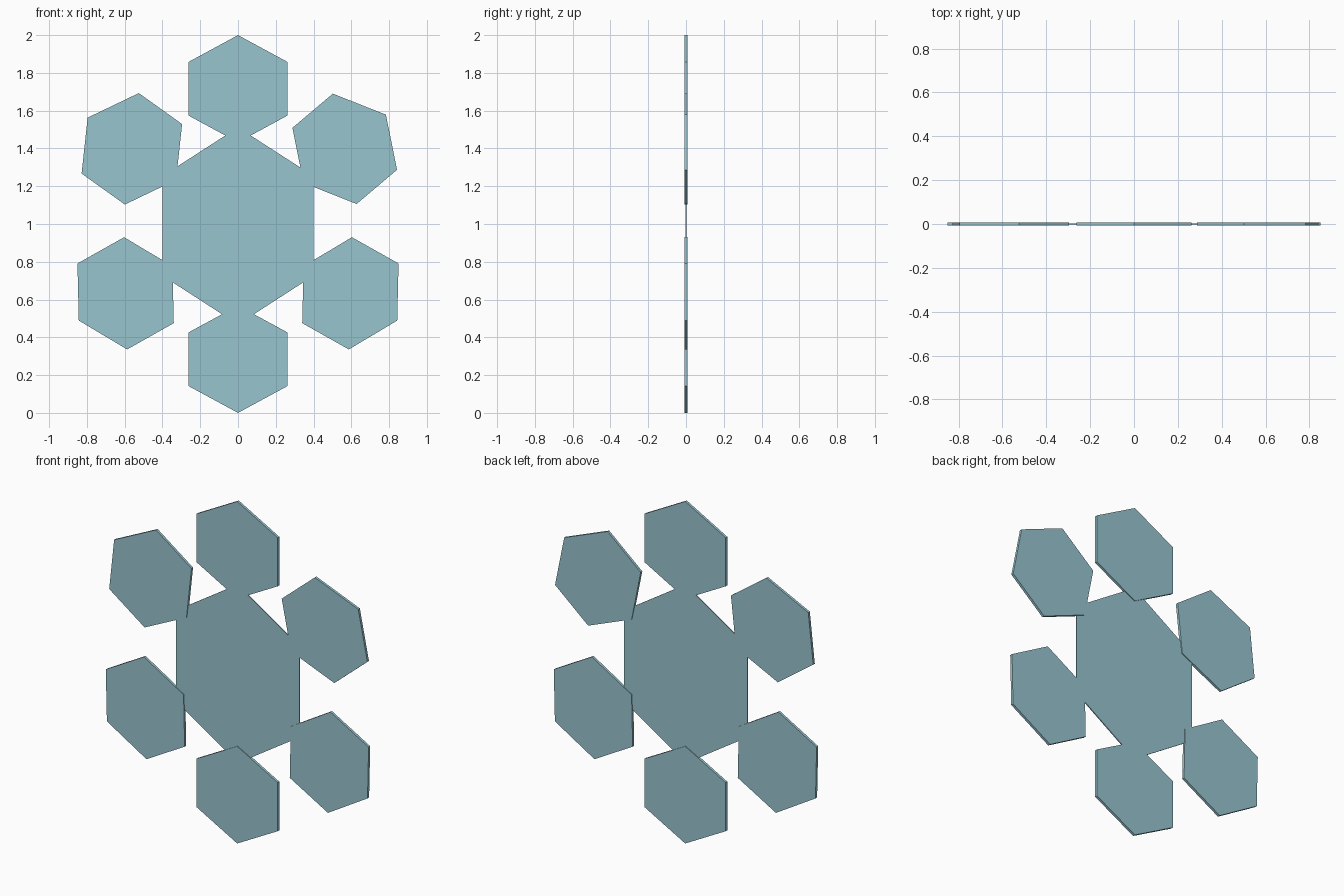
import bpy, bmesh
from mathutils import Vector

if "Cube" in bpy.data.objects:
    bpy.data.objects.remove(bpy.data.objects["Cube"])

teal = bpy.data.materials.new("pale teal")
teal.diffuse_color = (0.314, 0.558, 0.624, 1.0)
teal.use_nodes = True
teal.node_tree.nodes["Principled BSDF"].inputs["Base Color"].default_value = teal.diffuse_color


def hex_plate(name, centre, half, thickness):
    """Point-symmetric hexagon plate: three corner offsets, mirrored through the centre."""
    c = Vector(centre)
    offsets = [Vector(p) for p in half]
    corners = [c + o for o in offsets] + [c - o for o in offsets]
    bm = bmesh.new()
    face = bm.faces.new([bm.verts.new((p.x, -thickness / 2, p.y)) for p in corners])
    ext = bmesh.ops.extrude_face_region(bm, geom=[face])
    moved = [v for v in ext["geom"] if isinstance(v, bmesh.types.BMVert)]
    bmesh.ops.translate(bm, verts=moved, vec=(0, thickness, 0))
    bmesh.ops.recalc_face_normals(bm, faces=bm.faces)
    mesh = bpy.data.meshes.new(name)
    bm.to_mesh(mesh)
    bm.free()
    mesh.materials.append(teal)
    obj = bpy.data.objects.new(name, mesh)
    bpy.context.collection.objects.link(obj)


THICK, THIN = 0.015, 0.006

# Thin core hexagon
hex_plate("core_plate", (0, 0.99), [(0, 0.522), (0.4, 0.264), (0.4, -0.264)], THIN)

# Upright petals at top and bottom
upright = [(0, 0.284), (0.262, 0.142), (0.262, -0.142)]
hex_plate("top_petal", (0, 1.716), upright, THICK)
hex_plate("bottom_petal", (0, 0.284), upright, THICK)

# Lower side petals, mirrored left and right
for side, s in (("right", 1), ("left", -1)):
    hex_plate("lower_%s_petal" % side, (0.595 * s, 0.633),
              [(0.008 * s, 0.297), (0.255 * s, 0.158), (0.248 * s, -0.144)], THICK)

# Upper side petals, each tilted differently
hex_plate("upper_left_petal", (-0.562, 1.398),
          [(0.037, 0.295), (0.266, 0.131), (0.234, -0.165)], THICK)
hex_plate("upper_right_petal", (0.565, 1.398),
          [(-0.063, 0.292), (0.218, 0.181), (0.277, -0.111)], THICK)
